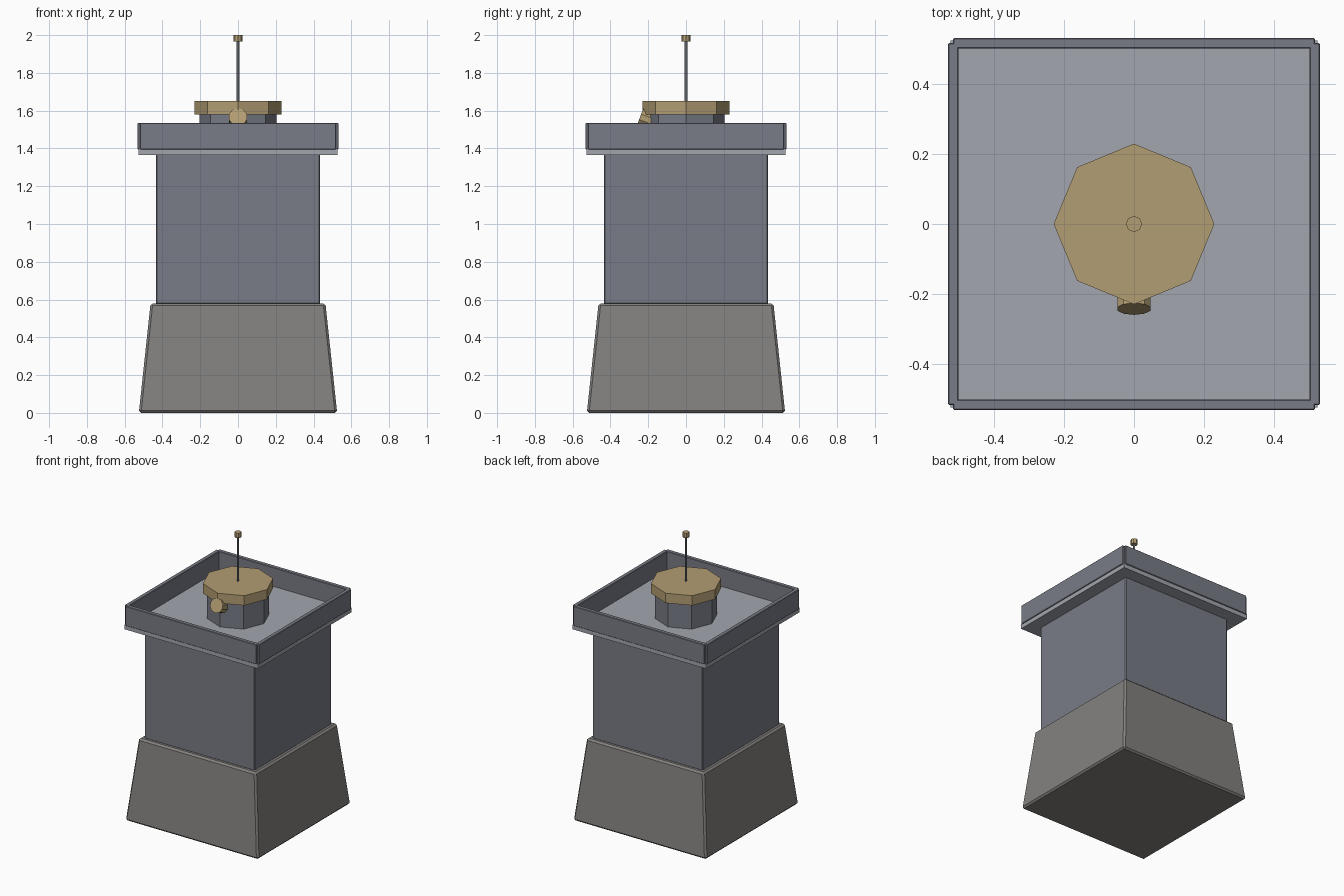
import bpy, bmesh
from math import radians, pi
from mathutils import Matrix

if "Cube" in bpy.data.objects:
    bpy.data.objects.remove(bpy.data.objects["Cube"])


def material(name, rgb):
    m = bpy.data.materials.new(name)
    m.diffuse_color = (*rgb, 1)
    m.use_nodes = True
    m.node_tree.nodes["Principled BSDF"].inputs["Base Color"].default_value = m.diffuse_color
    return m


STONE = material("warm_stone", (0.23, 0.22, 0.21))
STEEL = material("blue_grey", (0.19, 0.20, 0.24))
DECK = material("light_grey", (0.36, 0.38, 0.42))
BRASS = material("tan_metal", (0.45, 0.34, 0.17))


def finish(name, bm, mat, bevel=0):
    mesh = bpy.data.meshes.new(name)
    bm.to_mesh(mesh)
    bm.free()
    mesh.materials.append(mat)
    ob = bpy.data.objects.new(name, mesh)
    bpy.context.collection.objects.link(ob)
    if bevel:
        mod = ob.modifiers.new("bevel", 'BEVEL')
        mod.width, mod.segments = bevel, 1
    return ob


def block(name, x, y, z, mat, bevel=0, taper=1):
    """Box from (min, max) ranges; taper scales the top face."""
    bm = bmesh.new()
    bmesh.ops.create_cube(bm, size=1)
    for v in bm.verts:
        s = taper if v.co.z > 0 else 1
        v.co = [(r[0] + r[1]) / 2 + c * (r[1] - r[0]) * k
                for r, c, k in zip((x, y, z), v.co, (s, s, 1))]
    return finish(name, bm, mat, bevel)


def prism(name, sides, r, z0, z1, mat):
    bm = bmesh.new()
    bmesh.ops.create_cone(bm, cap_ends=True, segments=sides, radius1=r, radius2=r,
                          depth=z1 - z0, matrix=Matrix.Translation((0, 0, (z0 + z1) / 2)))
    return finish(name, bm, mat)


# Pedestal and shaft
b, s, d = (-0.525, 0.525), (-0.435, 0.435), (-0.526, 0.526)
block("base", b, b, (0, 0.58), STONE, 0.012, 0.463 / 0.525)
block("shaft", s, s, (0.575, 1.37), STEEL, 0.006)

# Platform with four parapet walls
block("platform", d, d, (1.365, 1.40), DECK)
w = (-0.518, 0.518)
for label, sgn in (("low", -1), ("high", 1)):
    t = sorted((sgn * 0.502, sgn * 0.532))
    block("parapet_x_" + label, t, w, (1.395, 1.535), STEEL, 0.003)
    block("parapet_y_" + label, w, t, (1.395, 1.535), STEEL, 0.003)

# Turret, roof and mast
prism("turret", 8, 0.205, 1.40, 1.585, STEEL)
prism("turret_roof", 8, 0.23, 1.58, 1.65, BRASS)
prism("mast", 6, 0.008, 1.645, 1.97, STEEL)
prism("mast_tip", 8, 0.023, 1.965, 2.0, BRASS)

# Tilted lamp on the turret front, its face leaning upward
lamp = prism("lamp", 10, 0.05, -0.09, 0, BRASS)
lamp.matrix_world = Matrix.Translation((0, -0.243, 1.567)) @ Matrix.Rotation(radians(70), 4, 'X')
